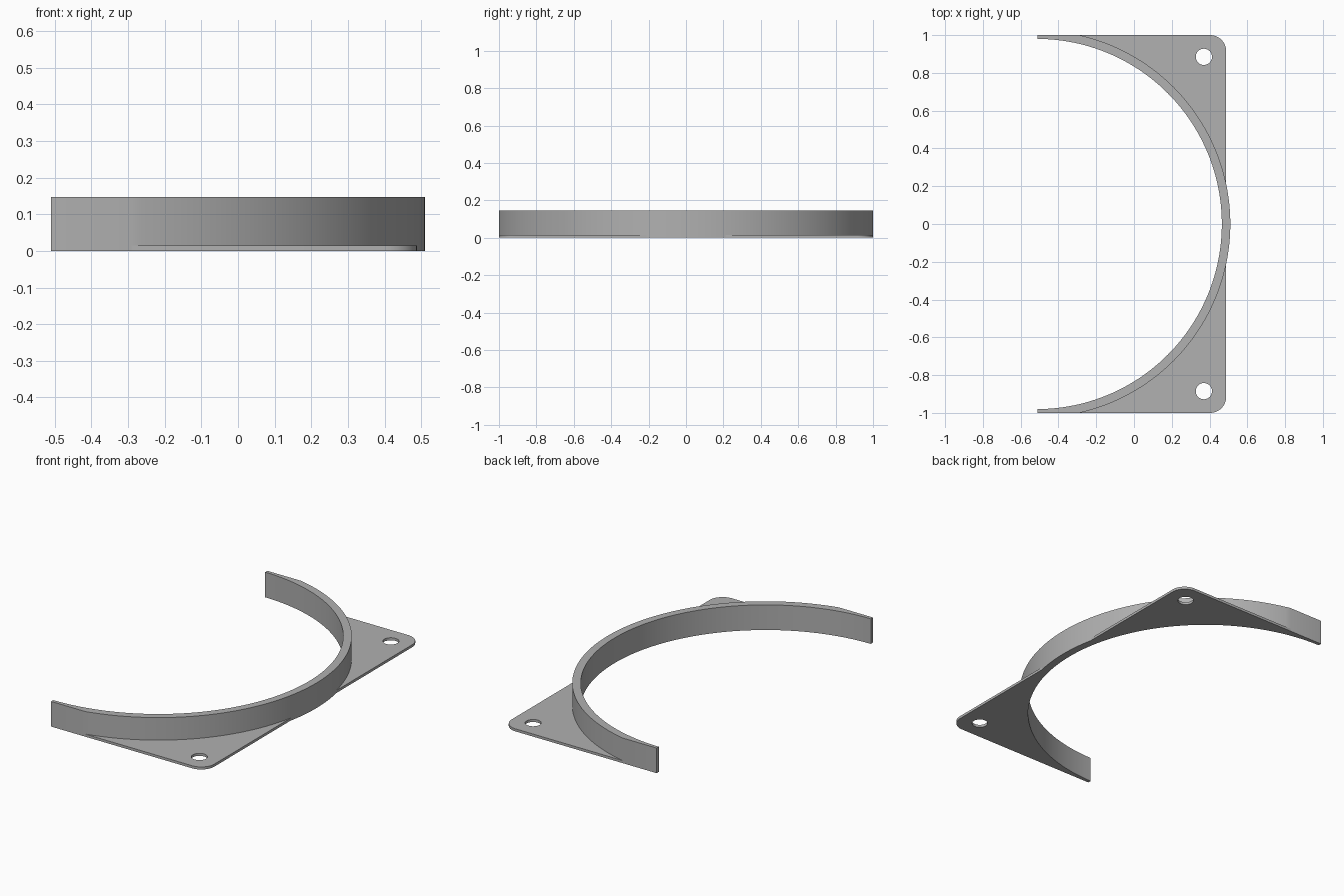
import bpy
import bmesh
from math import acos, asin, cos, pi, radians, sin

cube = bpy.data.objects.get("Cube")
if cube:
    bpy.data.objects.remove(cube, do_unlink=True)

# Main dimensions
CENTRE_X = -0.515
OUTER_R, INNER_R = 1.025, 0.98
CUT_X = -0.51            # open end of the half ring
HALF_WIDTH = 1.0         # ring and flanges are trimmed flat here
PLATE_X = 0.488          # straight outer edge of the flanges
RING_HEIGHT, PLATE_HEIGHT = 0.147, 0.015
CORNER_R = 0.085
HOLE_X, HOLE_Y, HOLE_R = 0.37, 0.885, 0.043

grey = bpy.data.materials.new("plain_grey")
grey.use_nodes = True
grey.diffuse_color = (0.44, 0.44, 0.44, 1)
grey.node_tree.nodes["Principled BSDF"].inputs["Base Color"].default_value = grey.diffuse_color


def arc(cx, cy, r, start, end, steps):
    """Points along a circular arc, both ends included."""
    angles = [start + (end - start) * i / steps for i in range(steps + 1)]
    return [(cx + r * cos(a), cy + r * sin(a)) for a in angles]


def plate(name, loops, height):
    """Extrude an outline, with optional holes, up from the ground."""
    bm = bmesh.new()
    edges = []
    for loop in loops:
        verts = [bm.verts.new((x, y, 0)) for x, y in loop]
        edges += [bm.edges.new((v, verts[i - 1])) for i, v in enumerate(verts)]
    bmesh.ops.triangle_fill(bm, edges=edges, use_beauty=True)
    result = bmesh.ops.extrude_face_region(bm, geom=bm.faces[:], use_keep_orig=True)
    top = [v for v in result["geom"] if isinstance(v, bmesh.types.BMVert)]
    bmesh.ops.translate(bm, verts=top, vec=(0, 0, height))
    bmesh.ops.recalc_face_normals(bm, faces=bm.faces[:])
    mesh = bpy.data.meshes.new(name)
    bm.to_mesh(mesh)
    bm.free()
    mesh.materials.append(grey)
    obj = bpy.data.objects.new(name, mesh)
    bpy.context.collection.objects.link(obj)
    bpy.ops.object.select_all(action="DESELECT")
    obj.select_set(True)
    bpy.context.view_layer.objects.active = obj
    bpy.ops.object.shade_smooth_by_angle(angle=radians(30))


# Angles where the outer wall meets the flat trim and the flange edge
trim = asin(HALF_WIDTH / OUTER_R)
edge = acos((PLATE_X - CENTRE_X) / OUTER_R)
end = acos((CUT_X - CENTRE_X) / INNER_R)

# Half ring, its outer wall trimmed flat at both ends
seat = arc(CENTRE_X, 0, OUTER_R, trim, edge, 40)
nose = arc(CENTRE_X, 0, OUTER_R, edge, -edge, 16)[1:-1]
mirrored_seat = [(x, -y) for x, y in reversed(seat)]
outer = [(CUT_X, HALF_WIDTH)] + seat + nose + mirrored_seat + [(CUT_X, -HALF_WIDTH)]
inner = arc(CENTRE_X, 0, INNER_R, -end, end, 96)
plate("half_ring", [outer + inner], RING_HEIGHT)

# Corner flanges with a rounded corner and a screw hole
corner = arc(PLATE_X - CORNER_R, HALF_WIDTH - CORNER_R, CORNER_R, 0, pi / 2, 12)
hole = arc(HOLE_X, HOLE_Y, HOLE_R, 0, 2 * pi, 32)[:-1]
for name, side in (("back_flange", 1), ("front_flange", -1)):
    loops = [[(x, side * y) for x, y in loop] for loop in (seat + corner, hole)]
    plate(name, loops, PLATE_HEIGHT)
